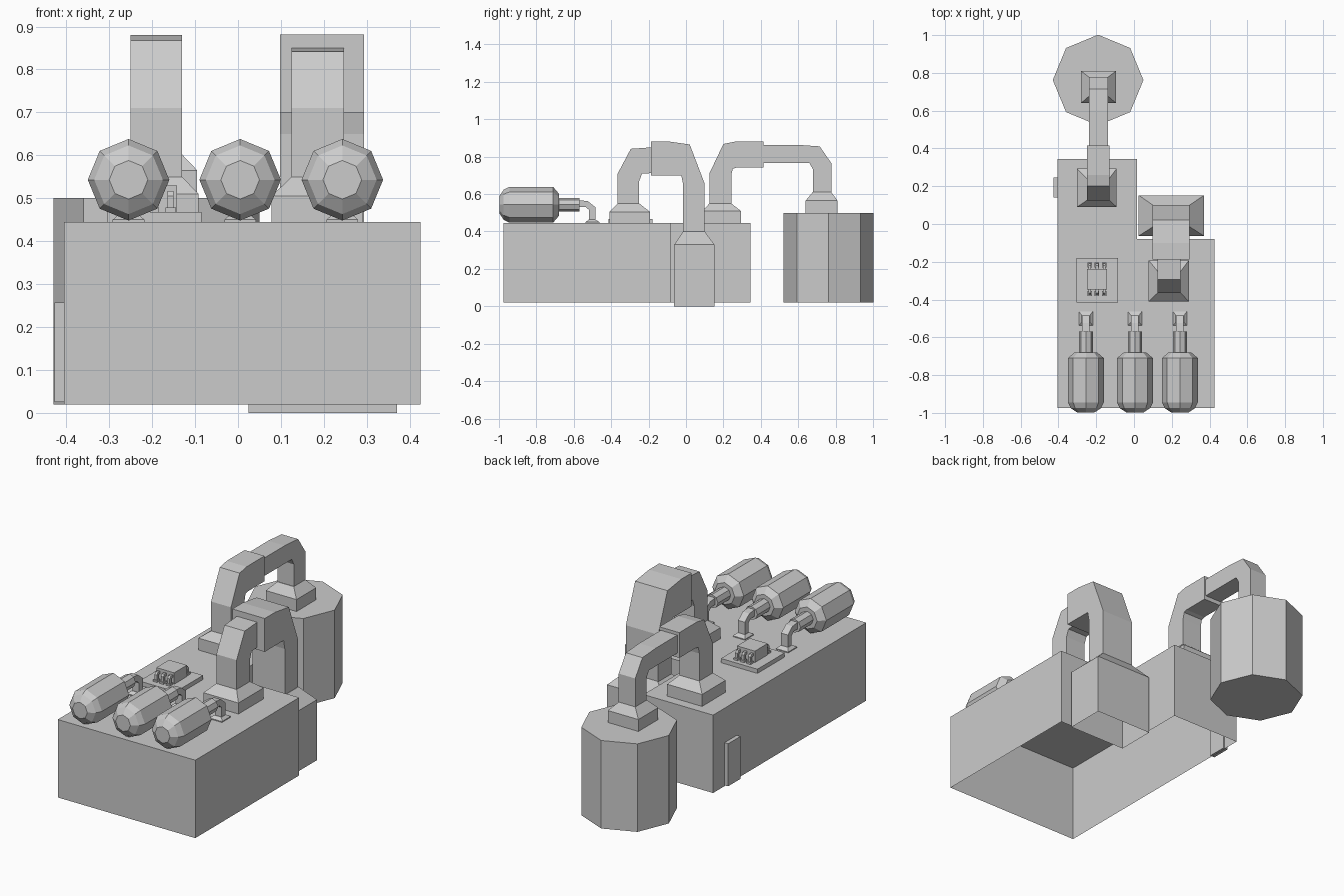
import bpy, math
from mathutils import Vector

if "Cube" in bpy.data.objects:
    bpy.data.objects.remove(bpy.data.objects["Cube"])


def mesh(name, verts, faces):
    me = bpy.data.meshes.new(name)
    me.from_pydata(verts, [], faces)
    me.update()
    ob = bpy.data.objects.new(name, me)
    bpy.context.collection.objects.link(ob)
    return ob


def loft(name, rings, start_cap=True, end_cap=True):
    """Skin a list of equal-length closed rings."""
    n = len(rings[0])
    verts = [v for r in rings for v in r]
    faces = [(k*n + i, k*n + (i+1) % n, (k+1)*n + (i+1) % n, (k+1)*n + i)
             for k in range(len(rings)-1) for i in range(n)]
    if start_cap:
        faces.append(tuple(reversed(range(n))))
    if end_cap:
        faces.append(tuple(range(len(verts)-n, len(verts))))
    return mesh(name, verts, faces)


def rect(x0, x1, y0, y1, z):
    return [(x0, y0, z), (x1, y0, z), (x1, y1, z), (x0, y1, z)]


def box(name, x0, x1, y0, y1, z0, z1):
    return loft(name, [rect(x0, x1, y0, y1, z0), rect(x0, x1, y0, y1, z1)])


def flange(name, outer, inner, z0, z1, z2, bottom=True):
    """Rectangular collar with a sloped upper part."""
    return loft(name, [rect(*outer, z0), rect(*outer, z1), rect(*inner, z2)], bottom)


def duct(name, x0, x1, outer, inner):
    """Square duct: outer and inner bend lines in the YZ plane, same point count."""
    rings = [[(x0, *o), (x0, *i), (x1, *i), (x1, *o)] for o, i in zip(outer, inner)]
    return loft(name, rings)


def lathe_y(name, cx, cz, profile, n=8):
    rings = []
    for y, r in profile:
        rings.append([(cx + r*math.sin(2*math.pi*i/n), y, cz + r*math.cos(2*math.pi*i/n))
                      for i in range(n)])
    return loft(name, rings)


# L-shaped building, open underneath
plan = [(-.405, -.975), (.425, -.975), (.425, -.08), (.015, -.08), (.015, .345), (-.405, .345)]
loft("building", [[(x, y, z) for x, y in plan] for z in (.02, .445)], start_cap=False)
box("door", -.427, -.40, .14, .247, .025, .257)

# Octagonal storage tank behind
loft("storage_tank", [[(-.19 + .24*math.cos(i*math.pi/4), .762 + .24*math.sin(i*math.pi/4), z)
                       for i in range(8)] for z in (.02, .5)])
flange("tank_collar", (-.28, -.095, .64, .81), (-.238, -.138, .677, .777), .5, .565, .61)

# Rear duct from roof to tank
flange("rear_roof_collar", (-.302, -.092, .09, .293), (-.25, -.13, .125, .242), .445, .51, .55)
duct("rear_duct_wide", -.25, -.13,
     [(.125, .54), (.125, .71), (.20, .868), (.26, .88), (.415, .88)],
     [(.242, .54), (.242, .70), (.25, .735), (.27, .742), (.415, .742)])
duct("rear_duct_narrow", -.238, -.138,
     [(.40, .863), (.60, .863), (.715, .855), (.777, .765), (.777, .60)],
     [(.40, .765), (.60, .765), (.66, .765), (.68, .73), (.68, .60)])

# Side vent housing, open underneath, with duct to the roof
flange("vent_housing", (.025, .37, -.063, .152), (.1, .295, -.015, .1), 0, .33, .4, bottom=False)
duct("vent_duct_wide", .098, .293,
     [(-.188, .882), (-.10, .882), (.02, .865), (.10, .655), (.10, .39)],
     [(-.188, .70), (-.10, .70), (-.025, .70), (-.015, .65), (-.015, .39)])
flange("vent_roof_collar", (.078, .29, -.41, -.193), (.125, .247, -.365, -.25), .445, .505, .55)
duct("vent_duct_narrow", .125, .247,
     [(-.365, .54), (-.365, .71), (-.295, .842), (-.18, .85)],
     [(-.25, .54), (-.25, .67), (-.235, .71), (-.18, .712)])

# Three gas bottles with elbow pipes
for k, x in enumerate((-.255, .005, .243), 1):
    lathe_y(f"gas_bottle_{k}", x, .543,
            [(-.998, .045), (-.975, .08), (-.945, .095), (-.71, .095), (-.68, .06),
             (-.68, .037), (-.57, .037)])
    duct(f"bottle_pipe_{k}", x-.02, x+.02,
         [(-.58, .568), (-.525, .562), (-.485, .53), (-.485, .455)],
         [(-.58, .53), (-.535, .53), (-.518, .515), (-.518, .455)])
    flange(f"pipe_foot_{k}", (x-.037, x+.037, -.538, -.463), (x-.022, x+.022, -.52, -.483),
           .445, .45, .463)

# Roof control unit with small bent cables on both sides
box("control_pad", -.305, -.085, -.415, -.18, .44, .468)
box("control_unit", -.25, -.142, -.347, -.237, .465, .53)
for side in (-1, 1):
    for k, x in enumerate((-.235, -.196, -.157), 1):
        c = -.292
        pts_o = [(.05, .517), (.072, .517), (.082, .505), (.082, .467)]
        pts_i = [(.05, .502), (.066, .502), (.069, .498), (.069, .467)]
        f = lambda p: [(c + side*y, z) for y, z in p]
        duct(f"cable_{'front' if side < 0 else 'back'}_{k}", x-.007, x+.007, f(pts_o), f(pts_i))
        y0, y1 = sorted((c + side*.062, c + side*.088))
        box(f"cable_foot_{'front' if side < 0 else 'back'}_{k}", x-.012, x+.012, y0, y1, .465, .478)

# Consistent outward normals on every closed part
import bmesh
for ob in bpy.data.objects:
    bm = bmesh.new()
    bm.from_mesh(ob.data)
    bmesh.ops.recalc_face_normals(bm, faces=bm.faces)
    bm.to_mesh(ob.data)
    bm.free()
